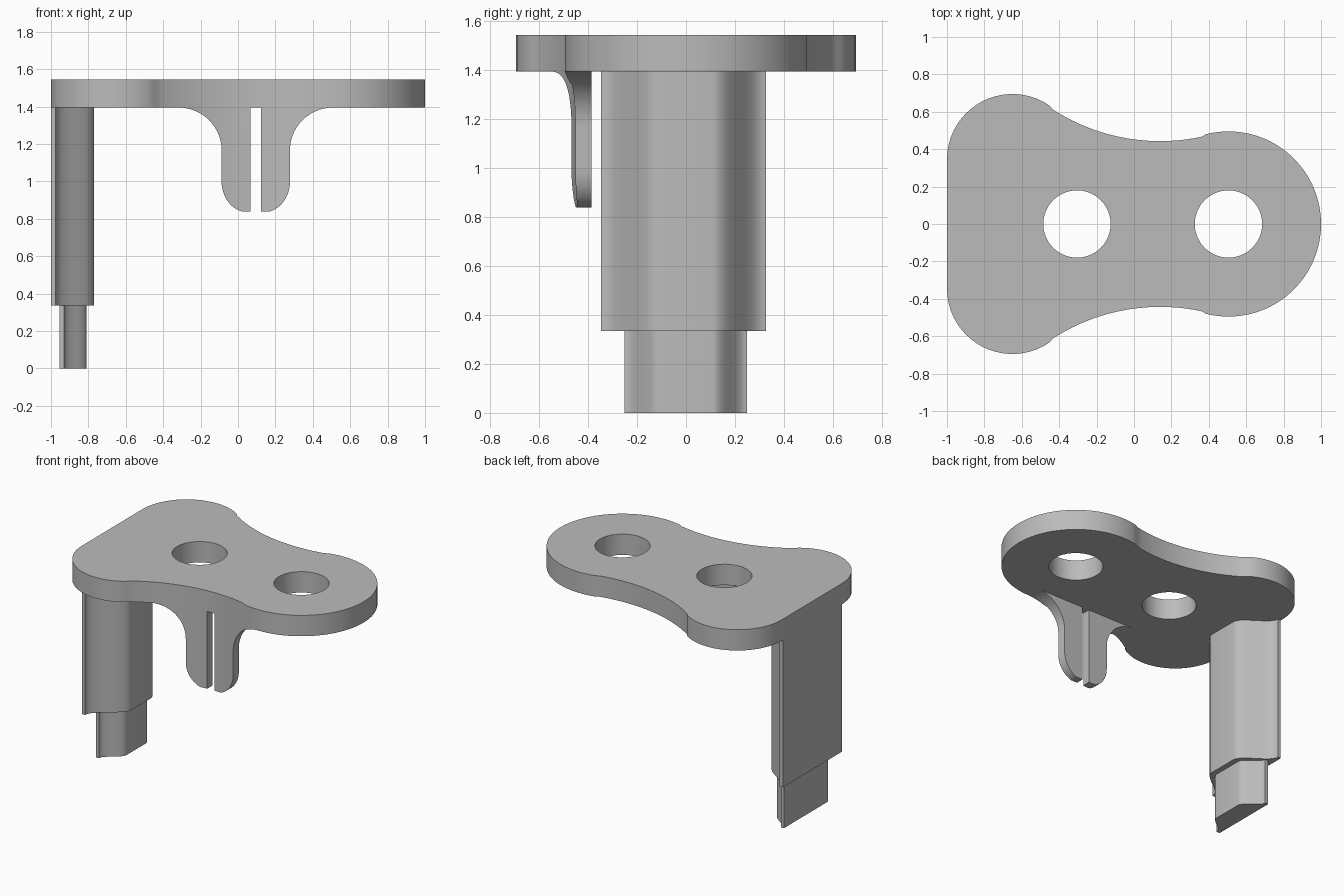
import bpy, bmesh
from math import sin, cos, pi, radians

cube = bpy.data.objects.get("Cube")
if cube:
    bpy.data.objects.remove(cube, do_unlink=True)

grey = bpy.data.materials.new("plain grey")
grey.use_nodes = True
COLOUR = (0.5, 0.5, 0.5, 1)
grey.diffuse_color = COLOUR
grey.node_tree.nodes["Principled BSDF"].inputs["Base Color"].default_value = COLOUR

PLATE_BOTTOM, PLATE_TOP, STEP = 1.395, 1.545, 0.335


def arc(cx, cy, rx, ry, start, end, n):
    angles = [radians(start + (end - start) * i / n) for i in range(n + 1)]
    return [(cx + rx * cos(a), cy + ry * sin(a)) for a in angles]


def prism(name, points, low, high, axis="z"):
    """Extrude a closed 2D profile along z (xy profile) or y (xz profile)."""
    bm = bmesh.new()

    def place(p, h):
        return (p[0], p[1], h) if axis == "z" else (p[0], h, p[1])
    base = bm.faces.new([bm.verts.new(place(p, low)) for p in points])
    top = bmesh.ops.extrude_face_region(bm, geom=[base])["geom"]
    shift = place((0, 0), high - low)
    bmesh.ops.translate(bm, vec=shift, verts=[v for v in top if isinstance(v, bmesh.types.BMVert)])
    bmesh.ops.recalc_face_normals(bm, faces=bm.faces)
    mesh = bpy.data.meshes.new(name)
    bm.to_mesh(mesh)
    bm.free()
    mesh.materials.append(grey)
    obj = bpy.data.objects.new(name, mesh)
    bpy.context.collection.objects.link(obj)
    return obj


def select(obj):
    bpy.ops.object.select_all(action="DESELECT")
    obj.select_set(True)
    bpy.context.view_layer.objects.active = obj


def combine(obj, cutter, operation):
    cutter.hide_render = True
    mod = obj.modifiers.new("cut", "BOOLEAN")
    mod.operation, mod.object, mod.solver = operation, cutter, "EXACT"
    select(obj)
    bpy.ops.object.modifier_apply(modifier=mod.name)
    bpy.data.objects.remove(cutter, do_unlink=True)


def smooth(obj):
    select(obj)
    bpy.ops.object.shade_smooth_by_angle(angle=radians(25))


# Plate outline: rounded corner, concave waist, round end, mirrored in y
half = arc(-0.65, 0.345, 0.35, 0.35, 180, 55.6, 20)
half += arc(0.14, 1.5, 1.057, 1.057, 237, 282, 20)
half += arc(0.505, 0, 0.495, 0.495, 103.7, 0, 24)
outline = half + [(x, -y) for x, y in reversed(half[:-1])]

# Top plate with two round holes
plate = prism("top_plate", outline, PLATE_BOTTOM, PLATE_TOP)
for x in (-0.305, 0.505):
    hole = arc(x, 0, 0.18, 0.18, 0, 360, 48)[:-1]
    combine(plate, prism("hole_cutter", hole, 1, 2), "DIFFERENCE")
smooth(plate)


# Post: flat outside, bell-shaped section towards the middle
def bell(x_back, x_front, lip, y_min, y_max, flat=0.11, n=14):
    def flank(y_end, y_flat):
        pts = [(x_back, y_end)]
        for i in range(n + 1):
            t = i / n
            s = (1 - cos(pi * t)) / 2
            pts.append((x_back + lip + (x_front - x_back - lip) * s,
                        y_end + (y_flat - y_end) * t))
        return pts
    return flank(y_min, -flat) + flank(y_max, flat)[::-1]


smooth(prism("post", bell(-1.0, -0.77, 0.025, -0.347, 0.327), STEP, PLATE_BOTTOM))
smooth(prism("post_foot", bell(-0.955, -0.81, 0.025, -0.252, 0.25), 0, STEP))

# Split clip: flared prongs whose front follows the plate edge
MIDDLE = 0.095
prong = arc(-0.32, 1.168, 0.232, 0.227, 90, 0, 14)
prong += arc(0.052, 1.0, 0.14, 0.165, 180, 256, 10)
prong += [(MIDDLE - 0.028, 0.84), (MIDDLE - 0.028, PLATE_BOTTOM)]
for name, side in (("right_prong", 1), ("left_prong", -1)):
    points = [(MIDDLE + side * (x - MIDDLE), z) for x, z in prong]
    clip = prism(name, points, -0.8, -0.387, "y")
    combine(clip, prism("edge_cutter", outline, 0.5, 1.5), "INTERSECT")
    smooth(clip)
